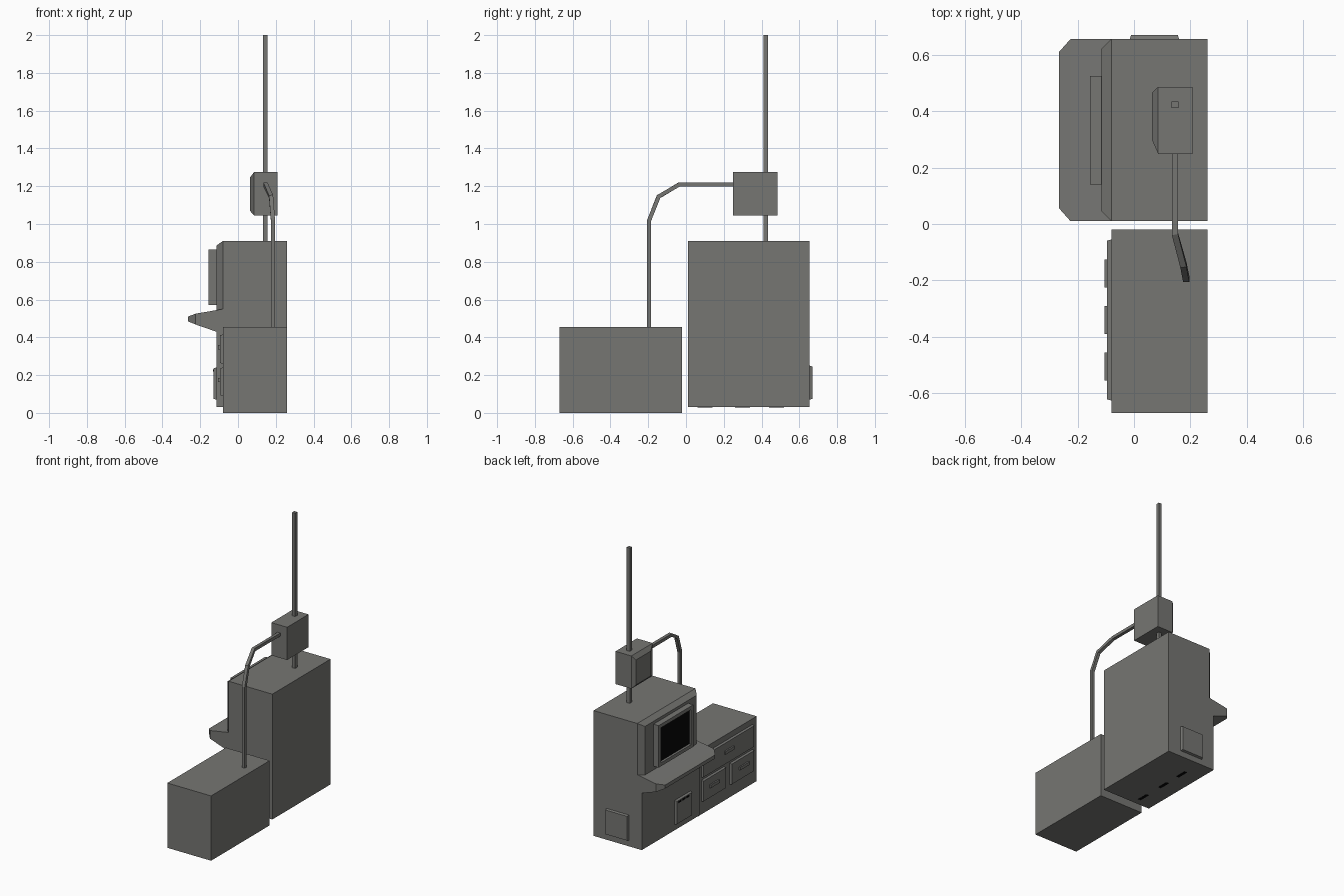
import bpy, bmesh
from mathutils import Vector

if "Cube" in bpy.data.objects:
    bpy.data.objects.remove(bpy.data.objects["Cube"])


def material(name, value):
    m = bpy.data.materials.new(name)
    m.diffuse_color = (*value, 1)
    m.use_nodes = True
    m.node_tree.nodes["Principled BSDF"].inputs["Base Color"].default_value = m.diffuse_color
    return m


GREY = material("dark grey paint", (0.18, 0.18, 0.17))
BLACK = material("black glass", (0.002, 0.002, 0.002))


def finish(name, bm, mat):
    bmesh.ops.recalc_face_normals(bm, faces=bm.faces)
    me = bpy.data.meshes.new(name)
    bm.to_mesh(me)
    bm.free()
    me.materials.append(mat)
    ob = bpy.data.objects.new(name, me)
    bpy.context.collection.objects.link(ob)
    return ob


def hull(name, pts, mat=GREY):
    bm = bmesh.new()
    for p in pts:
        bm.verts.new(p)
    bmesh.ops.convex_hull(bm, input=bm.verts)
    bmesh.ops.dissolve_limit(bm, angle_limit=0.01, verts=bm.verts, edges=bm.edges)
    return finish(name, bm, mat)


def box(name, x, y, z, mat=GREY):
    return hull(name, [(a, b, c) for a in x for b in y for c in z], mat)


def taper(name, xb, xf, y, z, dy0, dy1, dz0, dz1):
    """Block from back plane xb to a smaller front plane xf."""
    pts = [(xb, b, c) for b in y for c in z]
    pts += [(xf, b, c) for b in (y[0] + dy0, y[1] - dy1) for c in (z[0] + dz0, z[1] - dz1)]
    return hull(name, pts)


# console body and lower front
Y = (0.01, 0.655)
box("console_body", (-0.08, 0.26), Y, (0.03, 0.91))
box("console_lower_front", (-0.115, -0.08), Y, (0.03, 0.43))

# desk shelf with cut front corners
desk = [(x, y, z) for y in Y for x, z in
        ((-0.08, 0.55), (-0.225, 0.525), (-0.225, 0.468), (-0.115, 0.43), (-0.08, 0.43))]
desk += [(-0.265, y, z) for y in (0.055, 0.61) for z in (0.485, 0.51)]
hull("desk_shelf", desk)

# screen housing, bezel and recessed screen
taper("screen_housing", -0.08, -0.115, Y, (0.54, 0.91), 0.035, 0.035, 0, 0.025)
bezel = box("screen_bezel", (-0.155, -0.115), (0.14, 0.525), (0.57, 0.865))
bezel.data.materials.append(BLACK)
bm = bmesh.new()
bm.from_mesh(bezel.data)
front = [f for f in bm.faces if f.normal.x < -0.9]
bmesh.ops.inset_region(bm, faces=front, thickness=0.035)
bmesh.ops.inset_region(bm, faces=front, thickness=0.004, depth=-0.012)
for f in front:
    f.material_index = 1
bm.to_mesh(bezel.data)
bm.free()

# access panels on the front and the side
taper("front_access_panel", -0.115, -0.13, (0.115, 0.29), (0.07, 0.24), 0.005, 0.005, 0.005, 0.005)
for i in range(3):
    y = 0.15 + i * 0.045
    box("front_panel_slot", (-0.132, -0.128), (y, y + 0.028), (0.218, 0.23), BLACK)
hull("side_access_panel",
     [(x, 0.655, z) for x in (-0.015, 0.16) for z in (0.07, 0.25)] +
     [(x, 0.67, z) for x in (-0.01, 0.155) for z in (0.075, 0.245)])

# small dark vents under the console
for y in (0.1, 0.3, 0.48):
    box("bottom_vent", (-0.005, 0.015), (y - 0.04, y + 0.04), (0.028, 0.032), BLACK)

# drawer cabinet
box("drawer_cabinet", (-0.08, 0.26), (-0.67, -0.02), (0, 0.455))
for name, y, z, hy in (("top_drawer", (-0.625, -0.055), (0.26, 0.415), -0.34),
                       ("left_drawer", (-0.31, -0.055), (0.09, 0.24), -0.175),
                       ("right_drawer", (-0.625, -0.37), (0.09, 0.24), -0.505)):
    taper(name, -0.08, -0.095, y, z, 0.004, 0.004, 0.004, 0.004)
    zc = sum(z) / 2 + 0.01
    box(name + "_handle", (-0.105, -0.095), (hy - 0.05, hy + 0.05), (zc - 0.011, zc + 0.011))

# mast and junction box
box("mast", (0.133, 0.157), (0.41, 0.434), (0.9, 2.0))
box("junction_box", (0.085, 0.208), (0.248, 0.485), (1.045, 1.275))
taper("junction_box_cover", 0.085, 0.063, (0.25, 0.485), (1.045, 1.275), 0.05, 0.02, 0.025, 0.03)

# square conduit bending down to the drawer cabinet
path = [Vector(p) for p in ((0.145, 0.26, 1.21), (0.145, -0.035, 1.21), (0.175, -0.145, 1.145),
                            (0.185, -0.195, 1.02), (0.185, -0.195, 0.45))]
bm = bmesh.new()
rings = []
for i, p in enumerate(path):
    d = Vector()
    if i:
        d += (p - path[i - 1]).normalized()
    if i < len(path) - 1:
        d += (path[i + 1] - p).normalized()
    d.normalize()
    side = (Vector((1, 0, 0)) - d * d.x).normalized()
    up = d.cross(side)
    rings.append([bm.verts.new(p + 0.011 * (side * a + up * b))
                  for a, b in ((-1, -1), (1, -1), (1, 1), (-1, 1))])
for r, s in zip(rings, rings[1:]):
    for k in range(4):
        bm.faces.new((r[k], r[(k + 1) % 4], s[(k + 1) % 4], s[k]))
bm.faces.new(rings[0])
bm.faces.new(rings[-1])
finish("conduit", bm, GREY)
